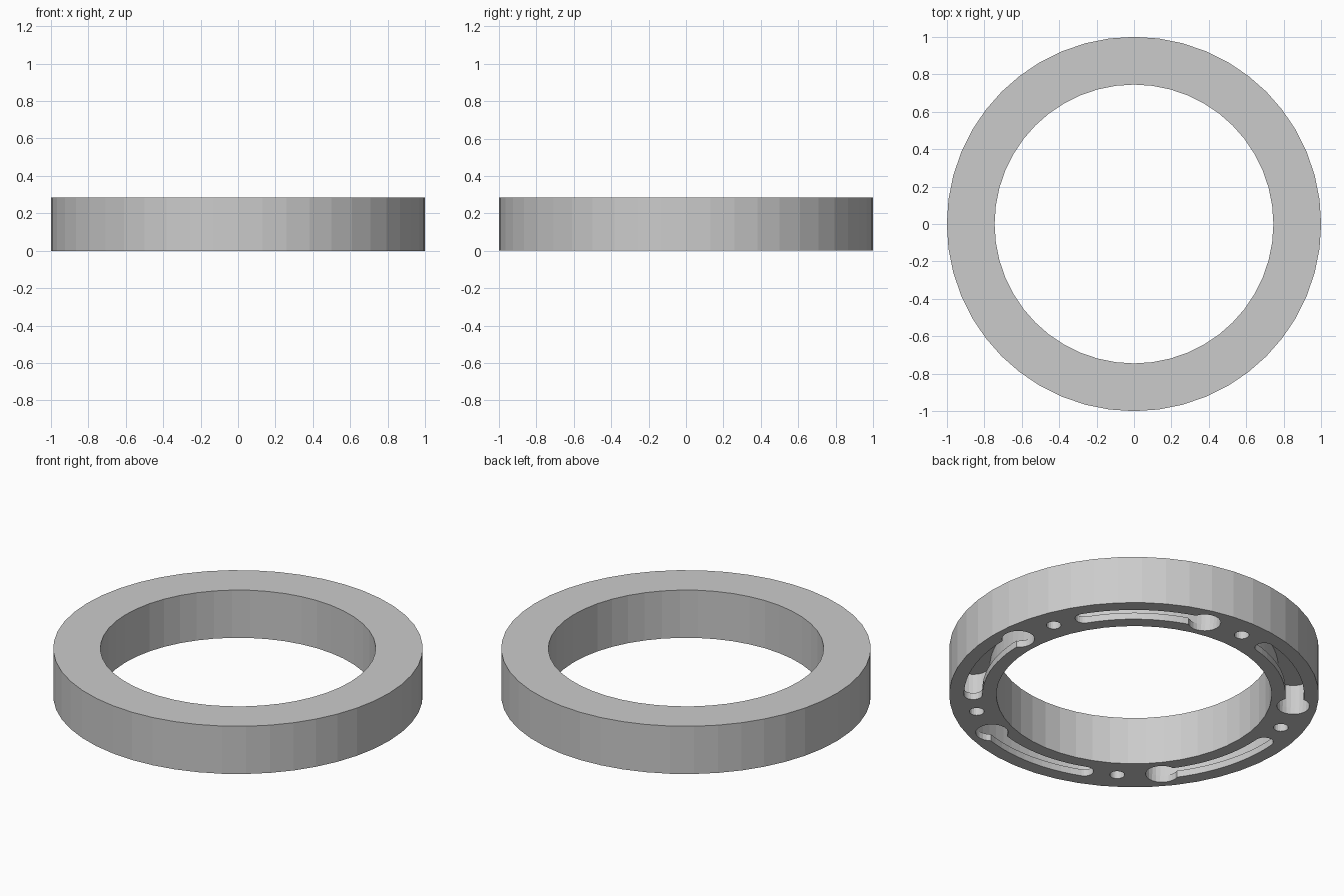
import bpy, bmesh
from math import sin, cos, pi, radians

cube = bpy.data.objects.get("Cube")
if cube:
    bpy.data.objects.remove(cube, do_unlink=True)

OUTER, INNER, HEIGHT = 1.0, 0.745, 0.285
MID = 0.87             # radius of the line the fixings sit on
REPEATS = 5
SLOT_START, SLOT_END, PIN = radians(76), radians(32), radians(20)

grey = bpy.data.materials.new("light_grey")
grey.use_nodes = True
grey.diffuse_color = (0.6, 0.6, 0.6, 1)
grey.node_tree.nodes["Principled BSDF"].inputs["Base Color"].default_value = (0.6, 0.6, 0.6, 1)


def polar(r, a):
    return (r * cos(a), r * sin(a))


def make_object(name, bm):
    bmesh.ops.recalc_face_normals(bm, faces=bm.faces)
    mesh = bpy.data.meshes.new(name)
    bm.to_mesh(mesh)
    bm.free()
    mesh.materials.append(grey)
    ob = bpy.data.objects.new(name, mesh)
    bpy.context.scene.collection.objects.link(ob)
    return ob


def prism(bm, outline, z0, z1):
    low = [bm.verts.new((x, y, z0)) for x, y in outline]
    high = [bm.verts.new((x, y, z1)) for x, y in outline]
    bm.faces.new(low)
    bm.faces.new(high)
    for i in range(len(outline)):
        j = (i + 1) % len(outline)
        bm.faces.new((low[i], low[j], high[j], high[i]))


def cap(angle, half, start, sweep, steps):
    """Arc of points around a centre on the fixing line."""
    cx, cy = polar(MID, angle)
    out = []
    for i in range(steps):
        x, y = polar(half, start + sweep * i / steps)
        out.append((cx + x, cy + y))
    return out


def arc_slot(a0, a1, half):
    """Curved slot outline from a1 up to a0 with round ends."""
    steps = 12
    angles = [a1 + (a0 - a1) * i / steps for i in range(steps)]
    back = [a0 + (a1 - a0) * i / steps for i in range(steps)]
    return ([polar(MID + half, a) for a in angles] + cap(a0, half, a0, pi, 12)
            + [polar(MID - half, a) for a in back] + cap(a1, half, a1 + pi, pi, 12))


def repeated_cutter(name, outline_at, z0, z1):
    bm = bmesh.new()
    for k in range(REPEATS):
        prism(bm, outline_at(2 * pi * k / REPEATS), z0, z1)
    ob = make_object(name, bm)
    ob.hide_render = True
    return ob


# Ring body with a rectangular section
bm = bmesh.new()
section = [(INNER, 0), (OUTER, 0), (OUTER, HEIGHT), (INNER, HEIGHT)]
SEGMENTS = 48
loops = [[bm.verts.new((*polar(r, 2 * pi * i / SEGMENTS), z)) for r, z in section]
         for i in range(SEGMENTS)]
for i, a in enumerate(loops):
    b = loops[(i + 1) % SEGMENTS]
    for j in range(4):
        k = (j + 1) % 4
        bm.faces.new((a[j], b[j], b[k], a[k]))
ring = make_object("ring_body", bm)

# Undercut channels, narrow slots, entry holes and pin holes in the underside
cutters = [
    repeated_cutter("channel_cutter", lambda t: arc_slot(SLOT_START + t, SLOT_END + t, 0.09), 0.04, 0.18),
    repeated_cutter("slot_cutter", lambda t: arc_slot(SLOT_START + t, SLOT_END + t, 0.05), -0.1, 0.09),
    repeated_cutter("entry_cutter", lambda t: cap(SLOT_START + t, 0.0885, t + 0.05, 2 * pi, 24), -0.1, 0.11),
    repeated_cutter("pin_cutter", lambda t: cap(PIN + t, 0.04, t, 2 * pi, 20), -0.1, 0.14),
]
for cutter in cutters:
    mod = ring.modifiers.new(cutter.name, 'BOOLEAN')
    mod.operation = 'DIFFERENCE'
    mod.solver = 'EXACT'
    mod.object = cutter

# Bake the cuts and drop the cutters
bpy.context.view_layer.update()
depsgraph = bpy.context.evaluated_depsgraph_get()
baked = bpy.data.meshes.new_from_object(ring.evaluated_get(depsgraph))
ring.modifiers.clear()
ring.data = baked
for cutter in cutters:
    bpy.data.objects.remove(cutter, do_unlink=True)
